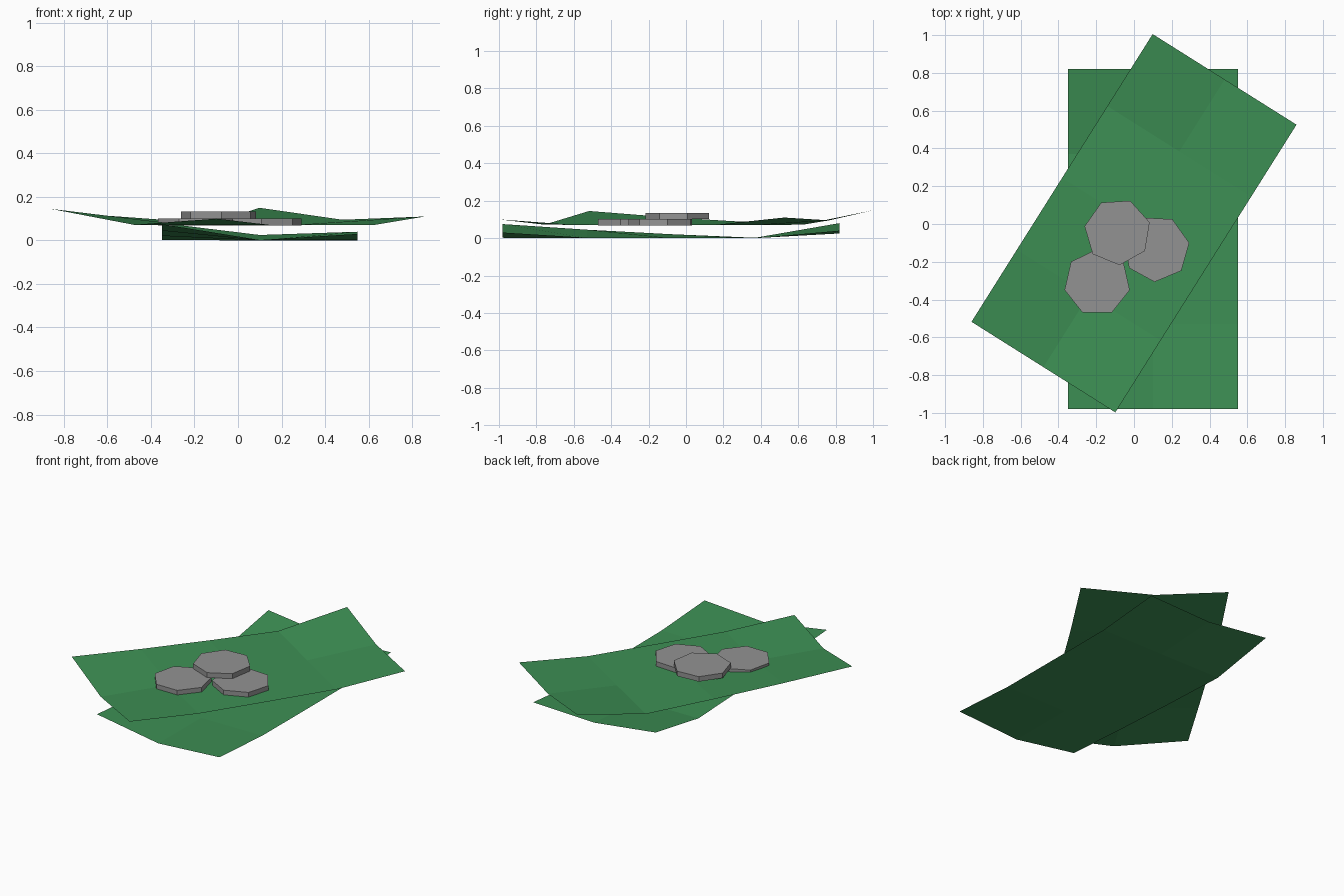
import bpy, bmesh, math
from mathutils import Matrix

if "Cube" in bpy.data.objects:
    bpy.data.objects.remove(bpy.data.objects["Cube"])


def material(name, rgb):
    m = bpy.data.materials.new(name)
    m.diffuse_color = (*rgb, 1)
    m.use_nodes = True
    m.node_tree.nodes["Principled BSDF"].inputs["Base Color"].default_value = m.diffuse_color
    return m


GREEN = material("banknote green", (0.047, 0.28, 0.09))
GREY = material("coin grey", (0.29, 0.29, 0.29))

# Curl heights of a note: left edge, middle line, right edge (front to back)
CURL = [(0.075, 0.045, 0.021, 0.002, 0.08),
        (0.002, 0.0, 0.0, 0.0, 0.025),
        (0.03, 0.002, 0.0, 0.0, 0.04)]


def finish(name, bm, mat):
    me = bpy.data.meshes.new(name)
    bm.to_mesh(me)
    bm.free()
    me.materials.append(mat)
    ob = bpy.data.objects.new(name, me)
    bpy.context.collection.objects.link(ob)
    return ob


def note(name, x, y, z, angle):
    """Thin curled sheet, 0.9 x 1.8, two by four panels."""
    bm = bmesh.new()
    v = [[bm.verts.new((-0.45 + 0.45 * i, -0.9 + 0.45 * j, CURL[i][j]))
          for j in range(5)] for i in range(3)]
    for i in range(2):
        for j in range(4):
            bm.faces.new((v[i][j], v[i + 1][j], v[i + 1][j + 1], v[i][j + 1]))
    ob = finish(name, bm, GREEN)
    ob.location = (x, y, z)
    ob.rotation_euler.z = math.radians(angle)


def coin(name, x, y, z, angle):
    """Seven-sided coin with its first corner at the given angle."""
    bm = bmesh.new()
    ring = [math.radians(angle) + math.tau * k / 7 for k in range(7)]
    base = bm.faces.new([bm.verts.new((0.177 * math.cos(a), 0.177 * math.sin(a), 0))
                         for a in ring])
    top = bmesh.ops.extrude_face_region(bm, geom=[base], use_keep_orig=True)["geom"]
    bmesh.ops.translate(bm, vec=(0, 0, 0.033),
                        verts=[g for g in top if isinstance(g, bmesh.types.BMVert)])
    bmesh.ops.recalc_face_normals(bm, faces=bm.faces)
    finish(name, bm, GREY).location = (x, y, z)


# Crossed notes
note("lower_banknote", 0.1, -0.08, 0, 0)
note("upper_banknote", 0, 0.004, 0.07, -32.2)

# Small coin pile
coin("left_coin", -0.195, -0.31, 0.068, 90)
coin("right_coin", 0.118, -0.13, 0.068, -93)
coin("top_coin", -0.087, -0.041, 0.101, -86.5)
